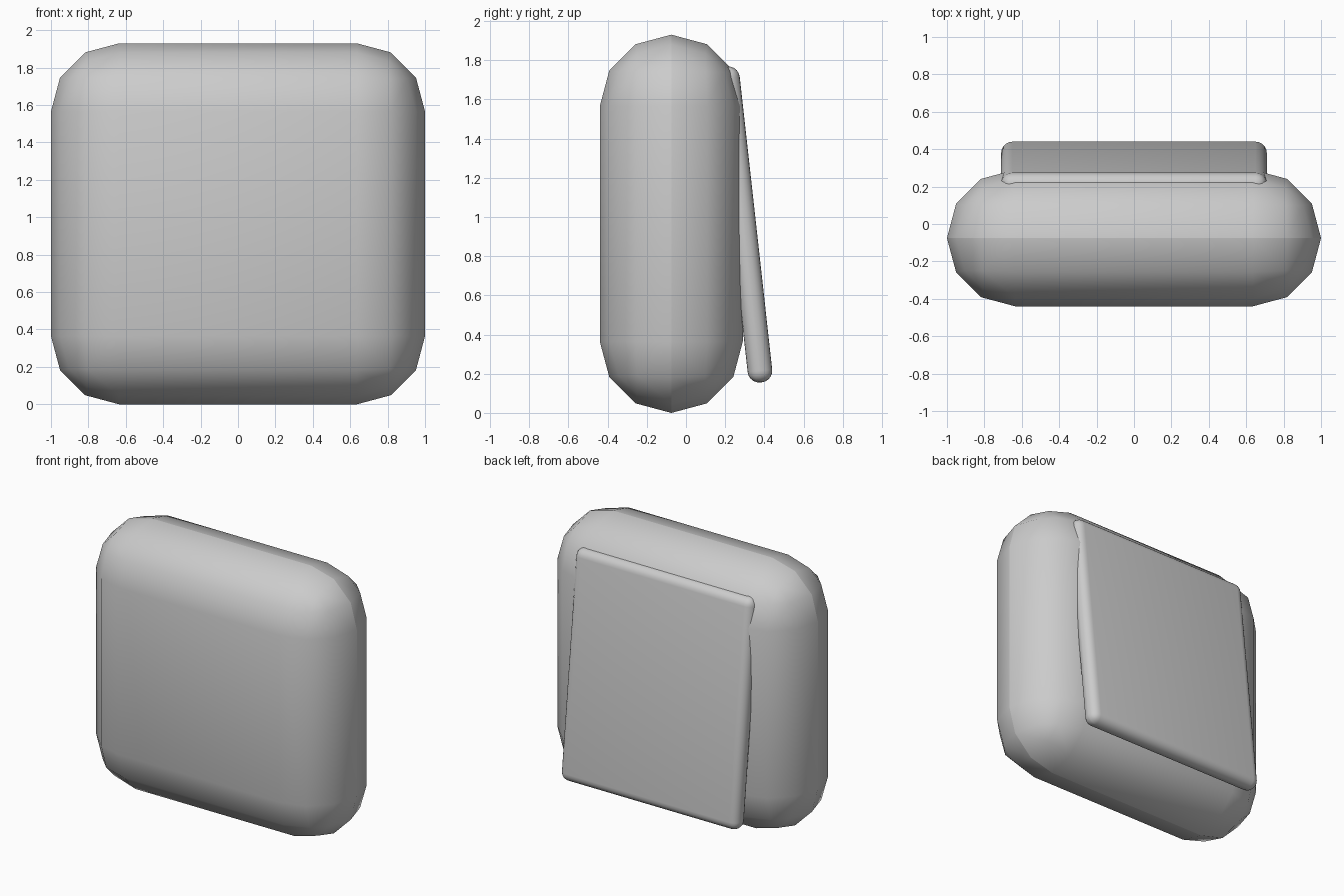
import bpy
import math

if "Cube" in bpy.data.objects:
    bpy.data.objects.remove(bpy.data.objects["Cube"])


def rounded_box(name, size, location, radius, segments, tilt=0.0):
    """Box with all edges rounded and smooth shading."""
    bpy.ops.mesh.primitive_cube_add(size=1, location=location)
    obj = bpy.context.object
    obj.name = name
    obj.scale = size
    bpy.ops.object.transform_apply(location=False, rotation=False, scale=True)
    bevel = obj.modifiers.new("rounding", 'BEVEL')
    bevel.width = radius
    bevel.segments = segments
    bevel.limit_method = 'NONE'
    obj.rotation_euler.x = tilt
    bpy.ops.object.shade_smooth()
    return obj


# Thick padded body, rounded to its full depth
rounded_box("cushion_body", (2.0, 0.73, 1.93), (0, -0.075, 0.965), 0.3645, 3)

# Thin leaning panel on the back
rounded_box("back_panel", (1.42, 0.126, 1.622), (0, 0.2945, 0.9615), 0.06, 5,
            tilt=math.radians(6.33))
